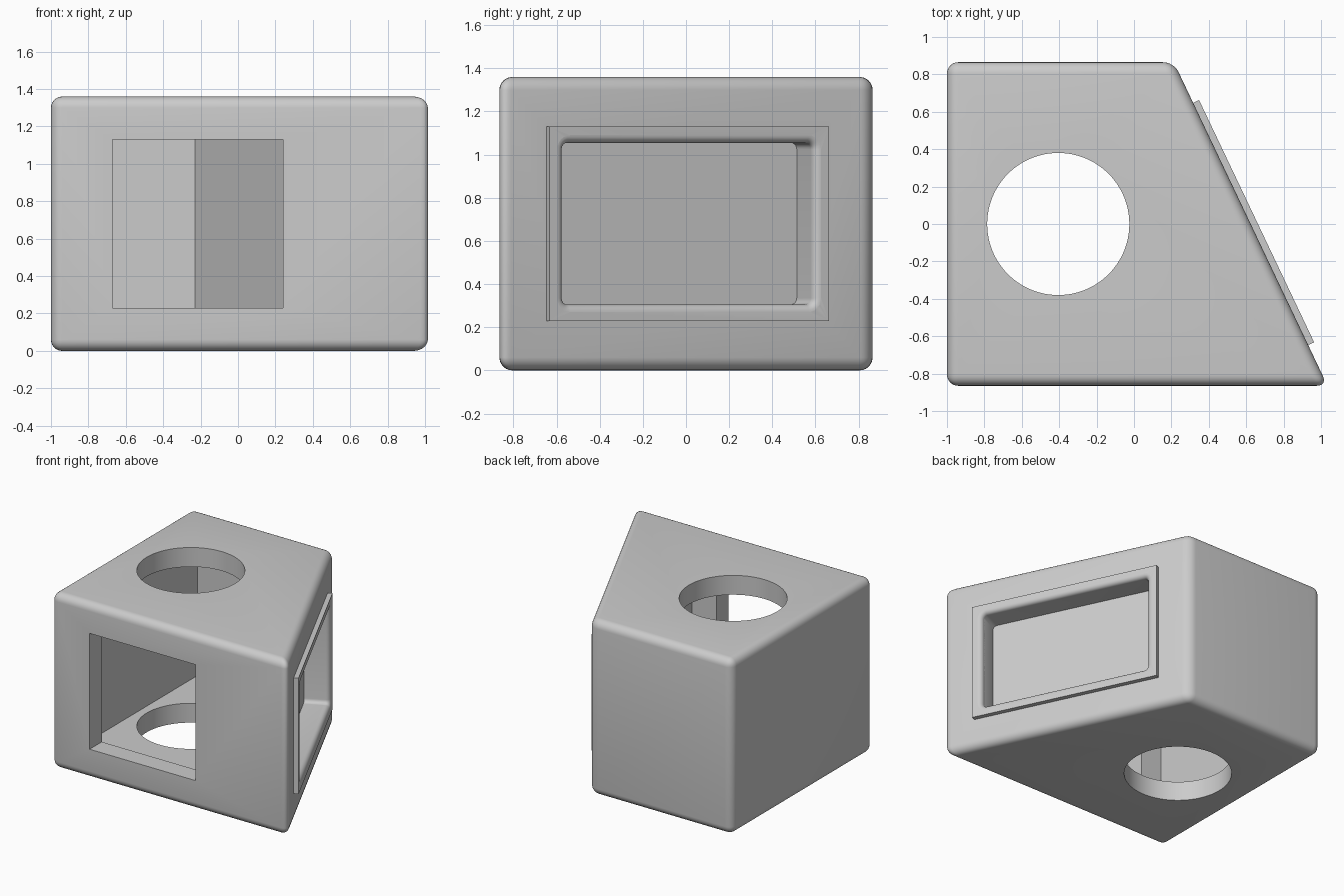
import bpy, bmesh, math
from mathutils import Matrix, Vector

if "Cube" in bpy.data.objects:
    bpy.data.objects.remove(bpy.data.objects["Cube"], do_unlink=True)

# Single flat colour
GREY = (0.6, 0.6, 0.6, 1)
grey = bpy.data.materials.new("plain grey")
grey.use_nodes = True
grey.diffuse_color = GREY
grey.node_tree.nodes["Principled BSDF"].inputs["Base Color"].default_value = GREY

# Main dimensions
HEIGHT, DEPTH, WALL, FILLET = 1.36, 0.865, 0.15, 0.06
SLOPE = 0.475                                  # sideways run of the slanted wall per unit of y
normal = Vector((1, SLOPE, 0)).normalized()
along = Vector((-SLOPE, 1, 0)).normalized()
up = Vector((0, 0, 1))
# Local axes on the slanted wall: x along it, y up, z outward
slant = Matrix.Translation((0.624, 0, HEIGHT / 2)) @ Matrix((along, up, normal)).transposed().to_4x4()


def loft(name, rings, matrix=Matrix()):
    """Closed solid through a list of equal-length rings."""
    bm = bmesh.new()
    loops = [[bm.verts.new(matrix @ Vector(p)) for p in ring] for ring in rings]
    n = len(loops[0])
    for a, b in zip(loops, loops[1:]):
        for i in range(n):
            j = (i + 1) % n
            bm.faces.new((a[i], a[j], b[j], b[i]))
    bm.faces.new(loops[0])
    bm.faces.new(loops[-1])
    bmesh.ops.recalc_face_normals(bm, faces=bm.faces)
    mesh = bpy.data.meshes.new(name)
    bm.to_mesh(mesh)
    bm.free()
    mesh.materials.append(grey)
    obj = bpy.data.objects.new(name, mesh)
    bpy.context.collection.objects.link(obj)
    return obj


def prism(name, outline, z0, z1, matrix=Matrix()):
    return loft(name, [[(x, y, z) for x, y in outline] for z in (z0, z1)], matrix)


def rect(x0, x1, y0, y1):
    return [(x0, y0), (x1, y0), (x1, y1), (x0, y1)]


def trapezoid(left, half_depth, mid_x):
    run = SLOPE * half_depth
    return [(left, -half_depth), (mid_x + run, -half_depth),
            (mid_x - run, half_depth), (left, half_depth)]


def rounded_rect(hx, hy, radius, z, steps=6):
    ring = []
    for k, (sx, sy) in enumerate(((1, 1), (-1, 1), (-1, -1), (1, -1))):
        for i in range(steps + 1):
            a = math.pi / 2 * (k + i / steps)
            ring.append((sx * (hx - radius) + radius * math.cos(a),
                         sy * (hy - radius) + radius * math.sin(a), z))
    return ring


def apply_all(obj):
    bpy.ops.object.select_all(action="DESELECT")
    obj.select_set(True)
    bpy.context.view_layer.objects.active = obj
    for mod in list(obj.modifiers):
        bpy.ops.object.modifier_apply(modifier=mod.name)


def cut(obj, cutter):
    mod = obj.modifiers.new("cut", "BOOLEAN")
    mod.operation, mod.solver, mod.object = "DIFFERENCE", "EXACT", cutter
    apply_all(obj)


# Rounded outer housing
body = prism("housing", trapezoid(-1, DEPTH, 0.624), 0, HEIGHT)
bevel = body.modifiers.new("fillet", "BEVEL")
bevel.width, bevel.segments, bevel.limit_method = FILLET, 6, "NONE"
apply_all(body)

# Raised frame on the slanted wall
frame = prism("window_frame", rect(-0.717, 0.717, -0.45, 0.45), -0.01, 0.035, slant)

# Inner chamber, front opening and the round hole through top and bottom
chamber = prism("chamber_cutter", trapezoid(-1 + WALL, DEPTH - WALL, 0.11), WALL, HEIGHT - WALL)
doorway = prism("opening_cutter", rect(-0.67, 0.24, -1, -0.6), 0.23, 1.13)
circle = [(-0.405 + 0.38 * math.cos(i * math.tau / 96),
           0.38 * math.sin(i * math.tau / 96)) for i in range(96)]
hole = prism("round_hole_cutter", circle, -0.1, HEIGHT + 0.1)

# Recess with a rounded rim, described by (outward offset, height) steps
RIM, FACE = 0.035, 0.035
steps = [(RIM, FACE + 0.03)]
for i in range(7):
    a = math.pi / 2 * i / 6
    steps.append((RIM * (1 - math.sin(a)), FACE - RIM * (1 - math.cos(a))))
steps.append((0, FACE - 0.19))
recess = loft("recess_cutter", [rounded_rect(0.642 + o, 0.375 + o, 0.03 + o, h)
                                for o, h in steps], slant)

for cutter in (chamber, doorway, hole, recess):
    cut(body, cutter)
cut(frame, recess)
for cutter in (chamber, doorway, hole, recess):
    bpy.data.objects.remove(cutter, do_unlink=True)

# Smooth fillets, crisp edges
for obj in (body, frame):
    apply_all(obj)
    bpy.ops.object.shade_smooth_by_angle(angle=math.radians(30))
